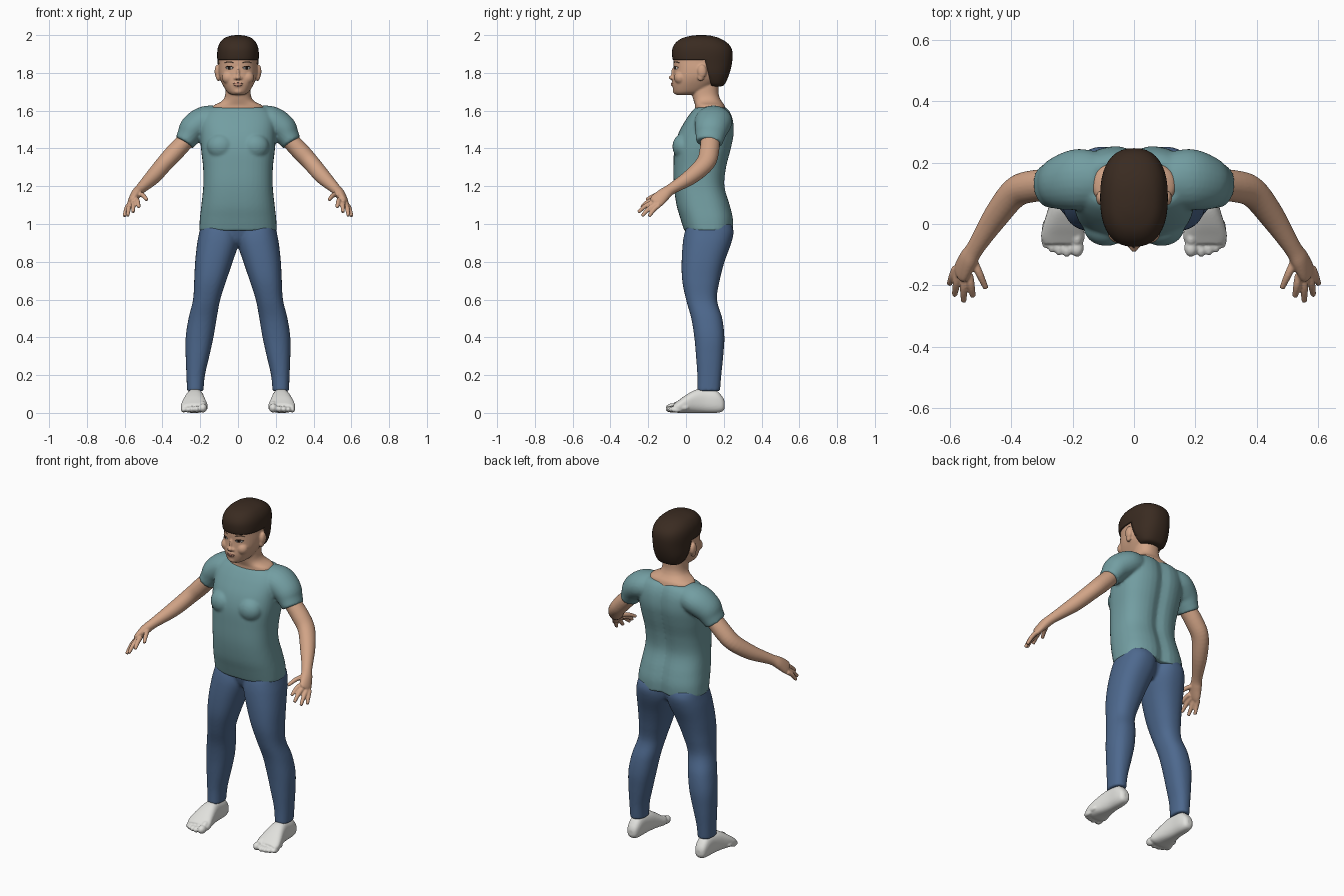
import bpy, bmesh
from math import cos, sin, pi, exp
from mathutils import Vector, Matrix
from mathutils.bvhtree import BVHTree

cube = bpy.data.objects.get("Cube")
if cube:
    bpy.data.objects.remove(cube)


def material(name, r, g, b):
    m = bpy.data.materials.new(name)
    m.use_nodes = True
    m.diffuse_color = (r, g, b, 1)
    bsdf = m.node_tree.nodes["Principled BSDF"]
    bsdf.inputs["Base Color"].default_value = (r, g, b, 1)
    bsdf.inputs["Roughness"].default_value = 0.7
    return m


SKIN = material("warm skin", .64, .37, .24)
SHIRT = material("teal cotton", .17, .34, .36)
DENIM = material("blue denim", .075, .14, .27)
HAIR = material("dark brown hair", .042, .024, .015)
SOCK = material("off white foot", .75, .75, .72)
EYE = material("eye white", .75, .72, .68)
IRIS = material("dark iris", .03, .015, .01)
LIP = material("lip", .45, .2, .15)


def sample(stations, per=5):
    """Smooth spline through rows of numbers."""
    p = [stations[0], *stations, stations[-1]]
    out = []
    for i in range(1, len(p) - 2):
        for k in range(per):
            t = k / per
            out.append([.5 * (2 * b + (c - a) * t + (2 * a - 5 * b + 4 * c - d) * t ** 2
                              + (3 * b - a - 3 * c + d) * t ** 3)
                        for a, b, c, d in zip(*p[i - 1:i + 3])])
    return out + [list(stations[-1])]


def circle(n=40, power=2.0):
    """Unit superellipse."""
    for i in range(n):
        c, s = cos(2 * pi * i / n), sin(2 * pi * i / n)
        yield (abs(c) ** (2 / power) * (1 if c > 0 else -1),
               abs(s) ** (2 / power) * (1 if s > 0 else -1))


def skin(bm, rings):
    rows = [[bm.verts.new(p) for p in ring] for ring in rings]
    for a, b in zip(rows, rows[1:]):
        for i in range(len(a)):
            j = (i + 1) % len(a)
            bm.faces.new((a[i], a[j], b[j], b[i]))
    bm.faces.new(rows[0][::-1])
    bm.faces.new(rows[-1])


def loft(bm, stations, axis="z", side=1, power=2.3, groove=0):
    """Rings of (position, x0, x1, other0, other1) along z or y."""
    rings = []
    for h, x0, x1, w0, w1 in sample(stations):
        ring = []
        for u, v in circle(power=power):
            x = side * ((x0 + x1) / 2 + u * (x1 - x0) / 2)
            w = (w0 + w1) / 2 + v * (w1 - w0) / 2
            if v > 0:
                w -= groove * exp(-(x / .035) ** 2)
            ring.append((x, w, h) if axis == "z" else (x, h, w))
        rings.append(ring)
    skin(bm, rings)


def even(rows):
    """Left-right symmetric rows from (z, half width, y0, y1)."""
    return [(z, -w, w, a, b) for z, w, a, b in rows]


def tube(bm, stations, side=1):
    """Rings across a path of (x, y, z, radius, depth radius)."""
    rows = sample(stations)
    pts = [Vector(r[:3]) for r in rows]
    rings = []
    for i, r in enumerate(rows):
        t = (pts[min(i + 1, len(pts) - 1)] - pts[max(i - 1, 0)]).normalized()
        u = t.cross(Vector((0, 1, 0))).normalized()
        v = u.cross(t)
        ring = [pts[i] + u * c * r[3] + v * s * r[4] for c, s in circle(24)]
        rings.append([(side * q.x, q.y, q.z) for q in ring])
    skin(bm, rings)


def ball(bm, center, radii, side=1):
    m = Matrix.Translation((side * center[0], *center[1:])) @ Matrix.Diagonal((*radii, 1))
    bmesh.ops.create_uvsphere(bm, u_segments=24, v_segments=16, radius=1, matrix=m)


def finish(name, bm, mat, voxel=0, relax=4):
    bmesh.ops.recalc_face_normals(bm, faces=bm.faces)
    mesh = bpy.data.meshes.new(name)
    bm.to_mesh(mesh)
    bm.free()
    mesh.materials.append(mat)
    for f in mesh.polygons:
        f.use_smooth = True
    ob = bpy.data.objects.new(name, mesh)
    bpy.context.collection.objects.link(ob)
    if voxel:  # blend overlapping volumes into one surface
        mod = ob.modifiers.new("blend", "REMESH")
        mod.mode, mod.voxel_size, mod.use_smooth_shade = "VOXEL", voxel, True
        mod = ob.modifiers.new("relax", "SMOOTH")
        mod.factor, mod.iterations = .5, relax
    return ob


SIDES = ((1, "left"), (-1, "right"))

# Shirt: trunk, chest and sleeves
bm = bmesh.new()
loft(bm, even([(.965, .205, -.01, .252), (1.03, .202, -.03, .252), (1.1, .194, -.05, .236),
               (1.2, .184, -.064, .208), (1.3, .185, -.066, .217), (1.4, .196, -.062, .242),
               (1.48, .2, -.04, .257), (1.55, .2, -.002, .252), (1.595, .18, .03, .235),
               (1.617, .148, .05, .215)]), power=2.6, groove=.018)
for s, _ in SIDES:
    ball(bm, (.09, -.01, 1.41), (.075, .062, .07), s)
    tube(bm, [(.12, .145, 1.55, .078, .09), (.18, .145, 1.542, .08, .1),
              (.235, .135, 1.505, .076, .09), (.262, .128, 1.465, .063, .078),
              (.284, .122, 1.43, .054, .07)], s)
finish("shirt", bm, SHIRT, .0075, 5)

# Trousers: two legs joined by a pelvis
bm = bmesh.new()
loft(bm, even([(.885, .06, .05, .17), (.92, .12, .02, .2), (1.0, .19, 0, .22)]))
for s, _ in SIDES:
    loft(bm, [(.115, .183, .27, .06, .18), (.2, .175, .273, .06, .187), (.3, .152, .277, .053, .197),
              (.4, .13, .277, .044, .203), (.5, .113, .262, .028, .192), (.6, .094, .238, 0, .164),
              (.7, .062, .232, -.02, .178), (.8, .028, .227, -.023, .204),
              (.9, -.004, .216, -.017, .24), (.96, -.004, .204, -.006, .252),
              (1.0, 0, .195, .01, .24)], side=s)
finish("trousers", bm, DENIM, .0075)

# Arms with hands, and feet with toes
for s, word in SIDES:
    bm = bmesh.new()
    tube(bm, [(.25, .13, 1.47, .045, .05), (.33, .123, 1.385, .048, .052),
              (.388, .102, 1.322, .045, .05), (.45, .025, 1.25, .041, .042),
              (.515, -.075, 1.187, .028, .03), (.54, -.115, 1.158, .027, .036),
              (.562, -.155, 1.122, .02, .04), (.568, -.17, 1.11, .012, .03)], s)
    fingers = [((.537, -.165, 1.13), (.525, -.237, 1.088)), ((.555, -.168, 1.118), (.555, -.253, 1.062)),
               ((.572, -.158, 1.105), (.585, -.233, 1.042)), ((.58, -.142, 1.1), (.602, -.196, 1.04)),
               ((.525, -.115, 1.16), (.482, -.21, 1.128))]
    for base, tip in fingers:
        mid = [(a + b) / 2 for a, b in zip(base, tip)]
        mid[2] += .008
        tube(bm, [(*base, .013, .013), (*mid, .0125, .0125), (*tip, .009, .009)], s)
    finish(word + "_arm", bm, SKIN, .0045, 3)

    bm = bmesh.new()
    loft(bm, [(.205, .212, .242, .025, .06), (.193, .197, .258, .008, .085), (.16, .188, .266, 0, .118),
              (.1, .185, .27, 0, .128), (.05, .178, .28, 0, .122), (0, .168, .295, 0, .095),
              (-.04, .16, .303, 0, .066), (-.065, .168, .295, .006, .048)], "y", s, 2.5)
    for x, y, r in ((.186, -.077, .024), (.219, -.078, .018), (.244, -.073, .017),
                    (.267, -.064, .016), (.288, -.05, .015)):
        ball(bm, (x, y, r + .002), (r * .92, .03, r), s)
        ball(bm, (x, y + .035, r + .014), (r * .8, .03, r), s)
    finish(word + "_foot", bm, SOCK, .005, 3)

# Head, neck, nose and ears
bm = bmesh.new()
loft(bm, even([(1.683, .03, -.05, .02), (1.698, .057, -.064, .1), (1.74, .083, -.071, .16),
               (1.78, .099, -.068, .2), (1.82, .103, -.065, .222), (1.86, .1, -.066, .23),
               (1.9, .098, -.062, .228), (1.95, .075, -.03, .19), (1.975, .04, .03, .13)]))
loft(bm, even([(1.57, .13, .06, .21), (1.6, .14, .048, .212), (1.627, .13, .048, .205),
               (1.645, .094, .043, .192), (1.665, .074, .037, .18), (1.7, .066, .03, .172),
               (1.78, .066, .03, .175)]))
ball(bm, (0, -.071, 1.775), (.015, .021, .013))
ball(bm, (0, -.062, 1.797), (.009, .018, .035))
ball(bm, (0, -.06, 1.74), (.028, .02, .016))
ball(bm, (0, -.052, 1.703), (.026, .018, .016))
for s, _ in SIDES:
    ball(bm, (.015, -.064, 1.771), (.01, .014, .009), s)
    ball(bm, (.109, .085, 1.808), (.015, .024, .036), s)
    ball(bm, (.104, .078, 1.78), (.013, .018, .024), s)
    ball(bm, (.05, -.03, 1.775), (.035, .033, .035), s)
head = finish("head", bm, SKIN, .005, 4)

# Bowl-cut hair: a cap with the face and ear area cut away
bm = bmesh.new()
loft(bm, even([(1.728, .045, .13, .185), (1.74, .075, .09, .205), (1.79, .1, 0, .228),
               (1.85, .108, -.062, .243), (1.91, .11, -.074, .246), (1.95, .101, -.062, .228),
               (1.98, .078, -.028, .185), (1.995, .045, .02, .14), (2.0, .012, .06, .1)]), power=2.4)
fringe, edge = Vector((0, 0, 1.868)), Vector((0, .1, 1.868))
slope = Vector((0, 1, .25)).normalized()
for co, no in ((fringe, Vector((0, 0, 1))), (edge, slope)):
    bmesh.ops.bisect_plane(bm, geom=bm.verts[:] + bm.edges[:] + bm.faces[:],
                           plane_co=co, plane_no=no, dist=1e-5)
gone = [f for f in bm.faces if f.calc_center_median().z < fringe.z
        and (f.calc_center_median() - edge).dot(slope) < 0]
bmesh.ops.delete(bm, geom=gone, context="FACES")
hair = finish("hair", bm, HAIR)
shell = hair.modifiers.new("thickness", "SOLIDIFY")
shell.thickness, shell.offset = .012, -1
bpy.context.view_layer.objects.active = hair
hair.select_set(True)
bpy.ops.object.shade_smooth_by_angle(angle=.9)

# Facial details: thin plates laid on the face
bpy.context.view_layer.update()
face = BVHTree.FromObject(head, bpy.context.evaluated_depsgraph_get())


def plate(name, x, z, rx, rz, mat, lift, bend=0):
    bm = bmesh.new()
    rows = []
    for r in (1, .7, .4, .1):
        row = []
        for u, v in circle(24):
            px, pz = x + rx * u * r, z + rz * v * r + bend * (1 - (u * r) ** 2)
            hit = face.ray_cast(Vector((px, -1, pz)), Vector((0, 1, 0)))[0]
            row.append((px, (hit.y if hit else -.06) - lift, pz))
        rows.append(row)
    skin(bm, rows)
    finish(name, bm, mat)


for s, word in SIDES:
    plate(word + "_eye", s * .046, 1.826, .019, .0075, EYE, .0015)
    plate(word + "_iris", s * .046, 1.826, .0075, .0075, IRIS, .0025)
    plate(word + "_lashes", s * .046, 1.829, .022, .0022, IRIS, .003, .006)
    plate(word + "_eyebrow", s * .047, 1.852, .025, .0025, HAIR, .002, .007)
    plate(word + "_nostril", s * .008, 1.765, .004, .002, LIP, .001)
plate("upper_lip", 0, 1.742, .026, .004, LIP, .001, .002)
plate("lower_lip", 0, 1.735, .021, .004, LIP, .001, -.002)
